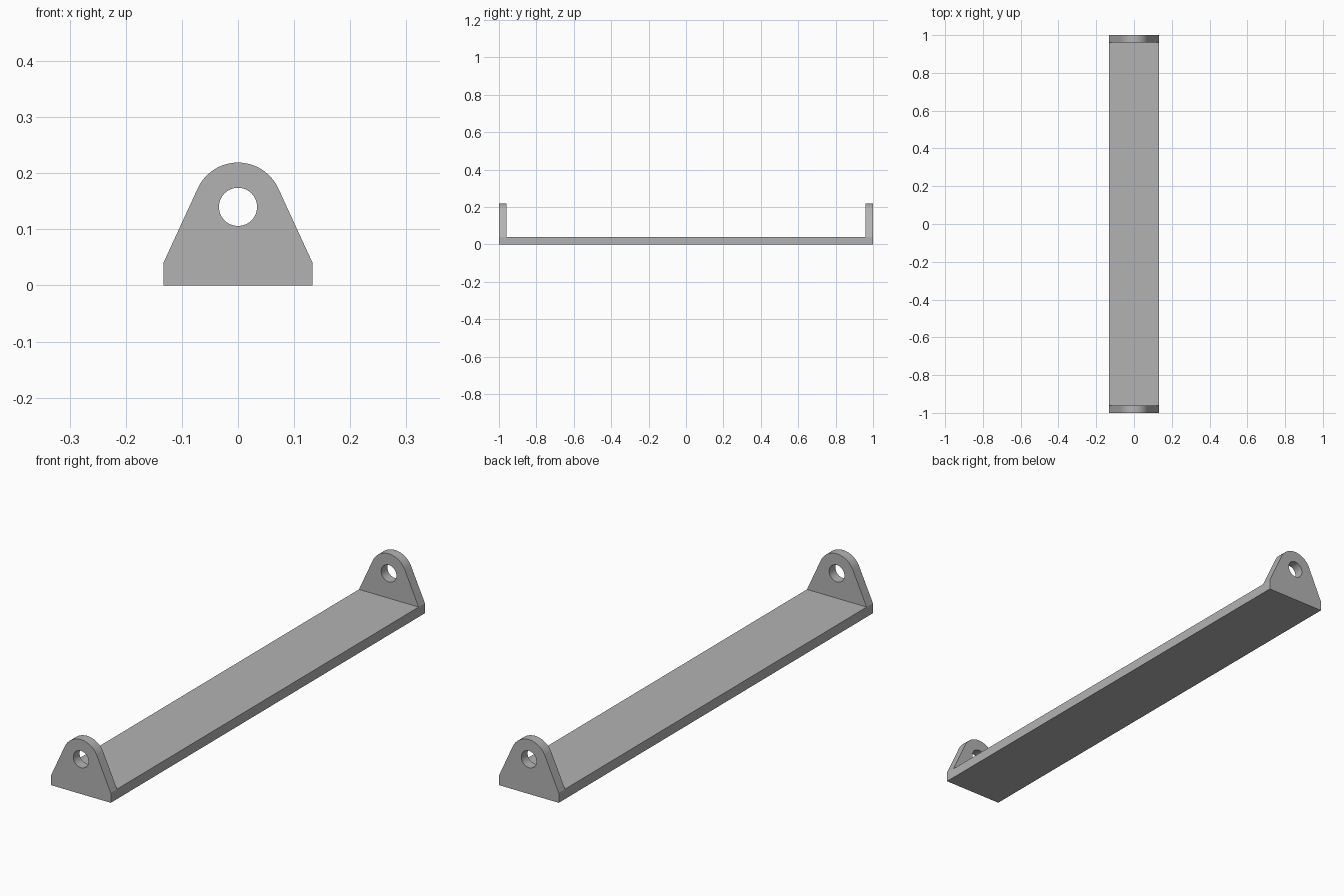
import bpy, bmesh, math
from mathutils import Vector

if "Cube" in bpy.data.objects:
    bpy.data.objects.remove(bpy.data.objects["Cube"])

HALF_W, HALF_L, THICK = 0.133, 1.0, 0.04
EYE_Z, EYE_R, HOLE_R = 0.14, 0.079, 0.034

grey = bpy.data.materials.new("plain grey")
grey.use_nodes = True
colour = (0.45, 0.45, 0.45, 1)
grey.diffuse_color = colour
grey.node_tree.nodes["Principled BSDF"].inputs["Base Color"].default_value = colour


def prism(name, points, axis, half):
    """Extrude a closed profile symmetrically along x or y."""
    bm = bmesh.new()
    place = (lambda a, z: (-half, a, z)) if axis == "x" else (lambda a, z: (a, -half, z))
    face = bm.faces.new([bm.verts.new(place(a, z)) for a, z in points])
    grown = bmesh.ops.extrude_face_region(bm, geom=[face])["geom"]
    step = Vector((2 * half, 0, 0) if axis == "x" else (0, 2 * half, 0))
    bmesh.ops.translate(bm, vec=step, verts=[v for v in grown if isinstance(v, bmesh.types.BMVert)])
    bmesh.ops.recalc_face_normals(bm, faces=bm.faces)
    mesh = bpy.data.meshes.new(name)
    bm.to_mesh(mesh)
    bm.free()
    mesh.materials.append(grey)
    obj = bpy.data.objects.new(name, mesh)
    bpy.context.collection.objects.link(obj)
    return obj


def arc(radius, start, end, count):
    angles = [start + (end - start) * i / count for i in range(count + 1)]
    return [(radius * math.cos(a), EYE_Z + radius * math.sin(a)) for a in angles]


def combine(target, tool, operation):
    mod = target.modifiers.new(operation.title(), "BOOLEAN")
    mod.object, mod.operation, mod.solver = tool, operation, "EXACT"
    bpy.context.view_layer.objects.active = target
    bpy.ops.object.modifier_apply(modifier=mod.name)
    bpy.data.objects.remove(tool)


# Side profile: a long flat base with an upright at each end
inner, tall = HALF_L - THICK, 0.3
side = [(-HALF_L, 0), (HALF_L, 0), (HALF_L, tall), (inner, tall),
        (inner, THICK), (-inner, THICK), (-inner, tall), (-HALF_L, tall)]
bracket = prism("bracket", side, "x", 0.2)

# End outline: sloped sides tangent to a rounded top
dx, dz = HALF_W, THICK - EYE_Z
tangent = math.atan2(dz, dx) + math.acos(EYE_R / math.hypot(dx, dz))
outline = [(-HALF_W, 0), (HALF_W, 0), (HALF_W, THICK)]
outline += arc(EYE_R, tangent, math.pi - tangent, 32) + [(-HALF_W, THICK)]
combine(bracket, prism("end_outline", outline, "y", 1.2), "INTERSECT")

# Round hole through both uprights
hole = arc(HOLE_R, 0, math.tau, 48)[:-1]
combine(bracket, prism("hole_cutter", hole, "y", 1.3), "DIFFERENCE")

# Smooth the round surfaces and keep the edges sharp
bpy.ops.object.select_all(action="DESELECT")
bracket.select_set(True)
bpy.context.view_layer.objects.active = bracket
bpy.ops.object.shade_smooth_by_angle(angle=math.radians(20))
